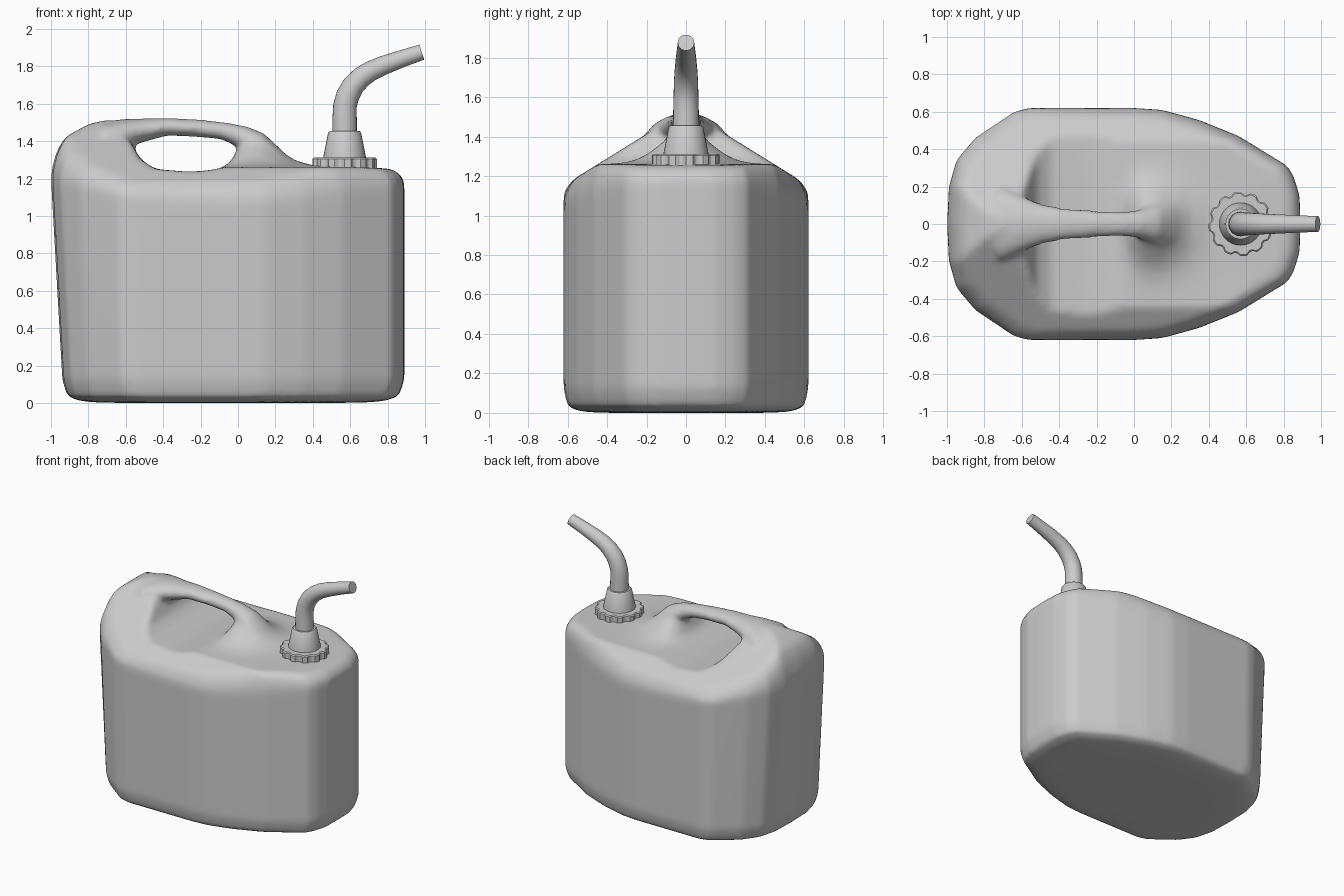
import bpy, bmesh, math
from mathutils import Vector

if "Cube" in bpy.data.objects:
    bpy.data.objects.remove(bpy.data.objects["Cube"])


def make(name, loops):
    """Skin a list of closed rings and cap both ends."""
    bm = bmesh.new()
    rings = [[bm.verts.new(p) for p in ring] for ring in loops]
    n = len(rings[0])
    for a, b in zip(rings, rings[1:]):
        for i in range(n):
            j = (i + 1) % n
            bm.faces.new((a[i], a[j], b[j], b[i]))
    bm.faces.new(rings[0][::-1])
    bm.faces.new(rings[-1])
    bmesh.ops.recalc_face_normals(bm, faces=bm.faces)
    mesh = bpy.data.meshes.new(name)
    bm.to_mesh(mesh)
    bm.free()
    obj = bpy.data.objects.new(name, mesh)
    bpy.context.collection.objects.link(obj)
    return obj


def smooth(obj, angle=35):
    bpy.ops.object.select_all(action='DESELECT')
    obj.select_set(True)
    bpy.context.view_layer.objects.active = obj
    bpy.ops.object.shade_smooth_by_angle(angle=math.radians(angle))


def lerp_table(table, x):
    for (x0, z0), (x1, z1) in zip(table, table[1:]):
        if x <= x1:
            t = max(0, (x - x0) / (x1 - x0))
            return z0 + (z1 - z0) * t
    return table[-1][1]


def sweep(path, n=20):
    """Rings along a path in the xz plane: x, z, in-plane radius, y radius."""
    rings = []
    for i, (x, z, r, ry) in enumerate(path):
        a, b = path[max(i - 1, 0)], path[min(i + 1, len(path) - 1)]
        t = Vector((b[0] - a[0], b[1] - a[1])).normalized()
        ring = []
        for k in range(n):
            w = math.tau * k / n
            ring.append((x - t.y * r * math.cos(w), ry * math.sin(w),
                         z + t.x * r * math.cos(w)))
        rings.append(ring)
    return rings


# Plan outline of the can (half, mirrored in y)
CX = -0.05
half = [(-1, 0), (-0.99, 0.2), (-0.95, 0.34), (-0.85, 0.46), (-0.64, 0.6),
        (-0.56, 0.62), (0, 0.62), (0.15, 0.61), (0.35, 0.555), (0.56, 0.47),
        (0.82, 0.31), (0.855, 0.25), (0.885, 0.15), (0.89, 0)]
loop = half + [(x, -y) for x, y in half[-2:0:-1]]
outline = []
for (x0, y0), (x1, y1) in zip(loop, loop[1:] + loop[:1]):
    for k in range(6):
        t = k / 6
        outline.append((x0 + (x1 - x0) * t - CX, y0 + (y1 - y0) * t))

# Height of the top along the centre line, with the dip under the handle
crest = [(-1, 1.38), (-0.93, 1.42), (-0.8, 1.49), (-0.7, 1.515), (-0.63, 1.48),
         (-0.57, 1.39), (-0.52, 1.3), (-0.44, 1.25), (-0.25, 1.235), (-0.1, 1.25),
         (-0.04, 1.29), (0, 1.36), (0.05, 1.43), (0.12, 1.43), (0.2, 1.37),
         (0.3, 1.3), (0.4, 1.27), (0.9, 1.25)]


def top_height(x, y):
    c = lerp_table(crest, x)
    if x > -0.25 and c > 1.26:
        c = 1.26 + (c - 1.26) * math.exp(-(y / 0.18) ** 2)
    return min(c, 1.19 + 0.62 * (0.56 - abs(y)))


def wall_top(x):
    return 1.06 + 0.13 * x * x


# Body: base, leaning walls and the rounded top
rings = []
for z, f in [(0, 0.6), (0.004, 0.8), (0.012, 0.89), (0.035, 0.965), (0.08, 0.985), (0.13, 1)]:
    ring = []
    for px, py in outline:
        x = CX + px * f
        ring.append((x + 0.06 * min(1, max(0, (-x - 0.5) / 0.5)), py * f, z))
    rings.append(ring)
for t in (0.25, 0.5, 0.75):
    ring = []
    for px, py in outline:
        x = CX + px
        lean = 0.06 * (1 - t) * min(1, max(0, (-x - 0.5) / 0.5))
        ring.append((x + lean, py, 0.13 + (wall_top(x) - 0.13) * t))
    rings.append(ring)
for f in [1, 0.995, 0.98, 0.96, 0.93] + [0.9 - 0.022 * k for k in range(41)]:
    ring = []
    for px, py in outline:
        x, y = CX + px * f, py * f
        zw = wall_top(CX + px) if f > 0.9 else 0
        e = max(0, (f - 0.9) / 0.1)
        ring.append((x, y, zw + (top_height(x, y) - zw) * math.sqrt(max(0, 1 - e * e))))
    rings.append(ring)
body = make("can_body", rings)

# Handle bar, fused into the body
handle = make("handle", sweep([
    (-0.72, 1.42, 0.08, 0.2), (-0.6, 1.445, 0.075, 0.15), (-0.5, 1.46, 0.062, 0.11),
    (-0.38, 1.477, 0.048, 0.085), (-0.2, 1.468, 0.047, 0.072), (-0.08, 1.455, 0.047, 0.067),
    (0.02, 1.425, 0.06, 0.075), (0.1, 1.385, 0.07, 0.1), (0.2, 1.3, 0.06, 0.13)]))
bpy.ops.object.select_all(action='DESELECT')
handle.select_set(True)
body.select_set(True)
bpy.context.view_layer.objects.active = body
bpy.ops.object.join()
remesh = body.modifiers.new("fuse", 'REMESH')
remesh.mode = 'VOXEL'
remesh.voxel_size = 0.018
relax = body.modifiers.new("soften", 'SMOOTH')
relax.factor = 0.5
relax.iterations = 8
bpy.ops.object.modifier_apply(modifier=remesh.name)
bpy.ops.object.modifier_apply(modifier=relax.name)
smooth(body, 60)

# Screw cap with grip notches
SX = 0.57
grip = []
for r_add, z in [(0, 1.24), (0, 1.305), (-0.008, 1.312)]:
    ring = []
    for k in range(60):
        r = (0.172, 0.173, 0.172, 0.158, 0.158)[k % 5] + r_add
        a = math.tau * k / 60
        ring.append((SX + r * math.cos(a), r * math.sin(a), z))
    grip.append(ring)
smooth(make("cap_grip", grip), 25)


# Tapered collar above the cap
def circle(r, z, n=32):
    return [(SX + r * math.cos(math.tau * k / n), r * math.sin(math.tau * k / n), z)
            for k in range(n)]


smooth(make("cap_collar", [circle(r, z) for r, z in
                           [(0.115, 1.3), (0.113, 1.32), (0.088, 1.445), (0.08, 1.455)]]))

# Bent tapering spout
spout = [(0.57, 1.42, 0.066), (0.57, 1.52, 0.065), (0.572, 1.59, 0.063), (0.587, 1.645, 0.062),
         (0.617, 1.698, 0.06), (0.66, 1.742, 0.057), (0.71, 1.775, 0.054),
         (0.78, 1.806, 0.051), (0.88, 1.842, 0.046), (0.983, 1.876, 0.042)]
smooth(make("spout", sweep([(x, z, r, r) for x, z, r in spout], 24)))
